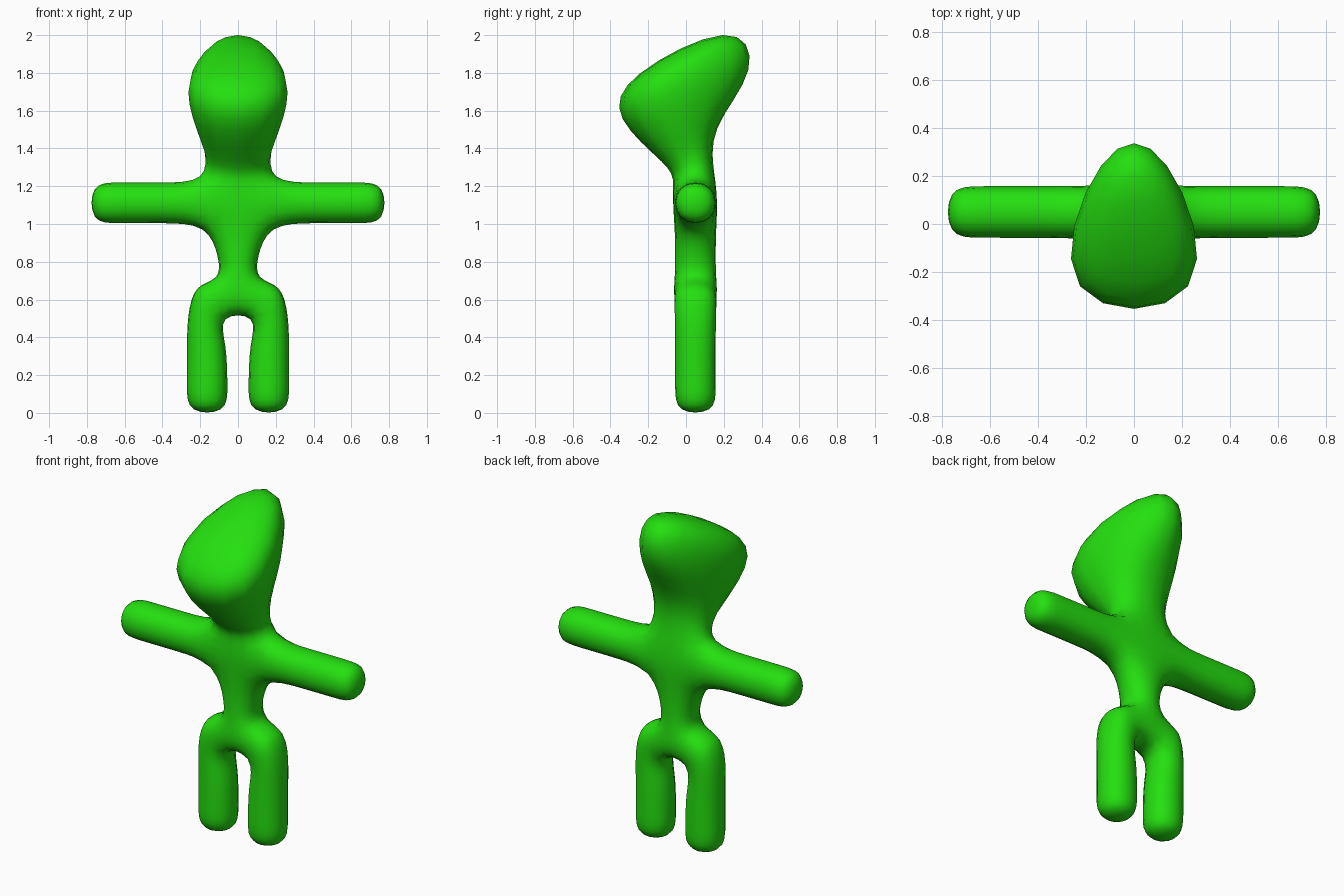
import bpy
import bmesh

if "Cube" in bpy.data.objects:
    bpy.data.objects.remove(bpy.data.objects["Cube"])

Y0, A = 0.05, 0.117          # body depth centre and half thickness
YF, YB = Y0 - A, Y0 + A

bm = bmesh.new()


def ring(points):
    return [bm.verts.new(p) for p in points]


def bridge(a, b, skip=()):
    """Join two four-point rings with quads."""
    for i in range(4):
        if i not in skip:
            j = (i + 1) % 4
            bm.faces.new((a[i], a[j], b[j], b[i]))


def tube(start, rings):
    """Extend a ring through further rings and close the end."""
    for pts in rings:
        nxt = ring(pts)
        bridge(start, nxt)
        start = nxt
    bm.faces.new(start)


# Trunk and head rings: front (half width, y, z), back (half width, y, z)
trunk_rows = [
    ((0.100, YF, 0.515), (0.100, YB, 0.515)),       # crotch
    ((0.100, YF, 0.710), (0.100, YB, 0.710)),       # hip top
    ((0.110, YF, 0.820), (0.110, YB, 0.820)),       # waist
    ((0.170, YF, 0.992), (0.170, YB, 0.992)),       # under the arms
    ((0.175, -0.072, 1.230), (0.175, YB, 1.232)),   # shoulders
    ((0.185, -0.089, 1.291), (0.185, 0.119, 1.509)),  # neck
    ((0.440, -0.436, 1.549), (0.140, 0.436, 1.831)),  # head rim
    ((0.390, -0.357, 1.775), (0.130, 0.297, 2.125)),  # head top
]
rows = []
for (wf, yf, zf), (wb, yb, zb) in trunk_rows:
    rows.append(ring([(-wf, yf, zf), (wf, yf, zf), (wb, yb, zb), (-wb, yb, zb)]))
for i in range(len(rows) - 1):
    # leave the sides open where hips and arms join
    bridge(rows[i], rows[i + 1], skip=(1, 3) if i in (0, 3) else ())
bm.faces.new(rows[0])
bm.faces.new(rows[-1])

for s, f, b in ((1, 1, 2), (-1, 0, 3)):
    # Arm
    root = [rows[3][f], rows[3][b], rows[4][b], rows[4][f]]
    zl, zh = 1.112 - A, 1.112 + A
    tube(root, [[(s * x, YF, zl), (s * x, YB, zl), (s * x, YB, zh), (s * x, YF, zh)]
                for x in (0.40, 0.64, 0.787)])

    # Hip block, open underneath
    inner = [rows[0][f], rows[0][b], rows[1][b], rows[1][f]]
    outer = ring([(s * 0.275, YF, 0.515), (s * 0.275, YB, 0.515),
                  (s * 0.235, YB, 0.685), (s * 0.235, YF, 0.685)])
    bridge(inner, outer, skip=(0,))
    bm.faces.new(outer)

    # Leg
    top = [inner[0], inner[1], outer[1], outer[0]]
    tube(top, [[(s * xi, YF, z), (s * xi, YB, z), (s * xo, YB, z), (s * xo, YF, z)]
               for xi, xo, z in ((0.050, 0.280, 0.36),
                                 (0.046, 0.280, 0.14),
                                 (0.046, 0.280, -0.010))])

bmesh.ops.recalc_face_normals(bm, faces=bm.faces)
for face in bm.faces:
    face.smooth = True

mesh = bpy.data.meshes.new("body")
bm.to_mesh(mesh)
bm.free()
body = bpy.data.objects.new("body", mesh)
bpy.context.collection.objects.link(body)

# Rounded skin
sub = body.modifiers.new("rounding", 'SUBSURF')
sub.levels = sub.render_levels = 2

green = bpy.data.materials.new("bright green")
green.diffuse_color = (0.018, 0.74, 0.005, 1.0)
green.use_nodes = True
green.node_tree.nodes["Principled BSDF"].inputs["Base Color"].default_value = green.diffuse_color
mesh.materials.append(green)
